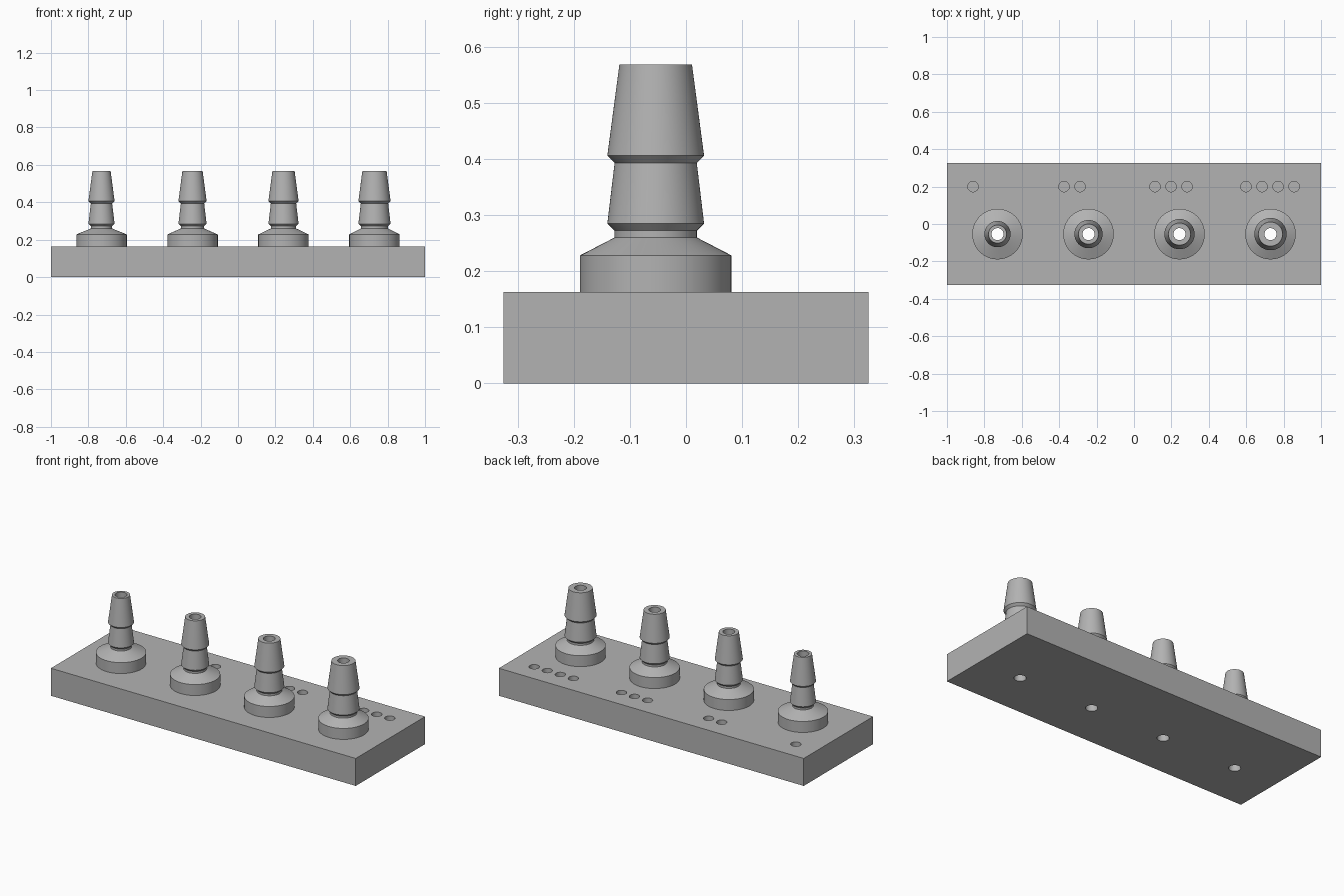
import bpy
import bmesh
from math import radians
from mathutils import Matrix, Vector

if "Cube" in bpy.data.objects:
    bpy.data.objects.remove(bpy.data.objects["Cube"], do_unlink=True)

BASE_TOP = 0.163
HALF_DEPTH = 0.325
ROW_Y = -0.054      # line of the fittings
DOT_Y = 0.2         # line of the counting dots
BORE = 0.032
SPACING = 0.4865
SEGMENTS = 64

gray = bpy.data.materials.new("plain gray")
gray.use_nodes = True
color = (0.45, 0.45, 0.45, 1)
gray.diffuse_color = color
gray.node_tree.nodes["Principled BSDF"].inputs["Base Color"].default_value = color


def make_object(name, bm):
    bmesh.ops.recalc_face_normals(bm, faces=bm.faces)
    mesh = bpy.data.meshes.new(name)
    bm.to_mesh(mesh)
    bm.free()
    mesh.materials.append(gray)
    obj = bpy.data.objects.new(name, mesh)
    bpy.context.collection.objects.link(obj)
    return obj


def activate(obj):
    bpy.ops.object.select_all(action="DESELECT")
    obj.select_set(True)
    bpy.context.view_layer.objects.active = obj


def add_cylinder(bm, x, y, z_low, z_high, radius):
    bmesh.ops.create_cone(
        bm, cap_ends=True, segments=SEGMENTS, radius1=radius, radius2=radius,
        depth=z_high - z_low, matrix=Matrix.Translation((x, y, (z_low + z_high) / 2)))


def lathe(name, profile, x, y):
    bm = bmesh.new()
    verts = [bm.verts.new((r, 0, z)) for r, z in profile]
    edges = [bm.edges.new(pair) for pair in zip(verts, verts[1:])]
    bmesh.ops.spin(bm, geom=verts + edges, cent=(0, 0, 0), axis=(0, 0, 1),
                   angle=radians(360), steps=SEGMENTS)
    bmesh.ops.remove_doubles(bm, verts=bm.verts, dist=1e-5)
    obj = make_object(name, bm)
    obj.location = (x, y, 0)
    activate(obj)
    bpy.ops.object.shade_smooth_by_angle(angle=radians(20))
    return obj


# Base block
bm = bmesh.new()
bmesh.ops.create_cube(bm, size=1)
bmesh.ops.scale(bm, vec=Vector((2, 2 * HALF_DEPTH, BASE_TOP)), verts=bm.verts)
bmesh.ops.translate(bm, vec=(0, 0, BASE_TOP / 2), verts=bm.verts)
base = make_object("base_block", bm)

# Hose fittings, each one slightly wider, with one more counting dot
cutter_bm = bmesh.new()
for i in range(4):
    x = (i - 1.5) * SPACING
    barb = 0.070 + 0.0054 * i
    neck = barb - 0.013
    tip = barb - 0.0215
    lathe(f"hose_fitting_{i + 1}", [
        (0.135, BASE_TOP), (0.135, 0.228), (neck, 0.26), (neck, 0.272),
        (barb, 0.285), (neck, 0.393), (barb, 0.406), (tip, 0.568),
        (BORE, 0.568), (BORE, BASE_TOP)], x, ROW_Y)
    add_cylinder(cutter_bm, x, ROW_Y, -0.05, BASE_TOP + 0.05, BORE)
    for dot in range(i + 1):
        add_cylinder(cutter_bm, x - 0.131 + 0.0857 * dot, DOT_Y,
                     BASE_TOP - 0.03, BASE_TOP + 0.05, 0.028)

# Cut the bores and dots out of the base
cutter = make_object("hole_cutter", cutter_bm)
cutter.hide_render = True
cut = base.modifiers.new("holes", "BOOLEAN")
cut.operation = "DIFFERENCE"
cut.solver = "EXACT"
cut.object = cutter
activate(base)
bpy.ops.object.modifier_apply(modifier=cut.name)
bpy.data.objects.remove(cutter, do_unlink=True)
bpy.ops.object.shade_smooth_by_angle(angle=radians(20))
